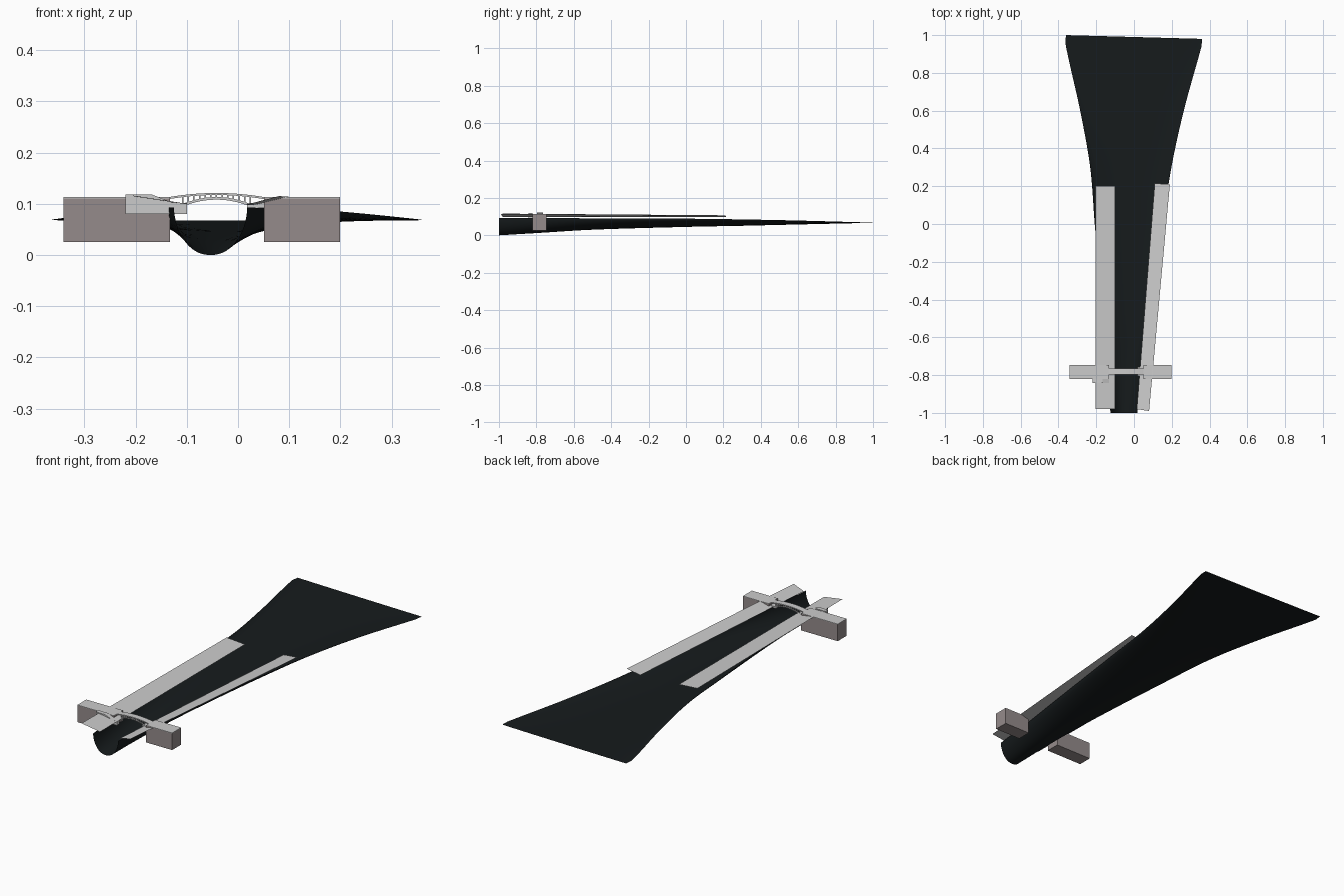
import bpy, bmesh, math

if "Cube" in bpy.data.objects:
    bpy.data.objects.remove(bpy.data.objects["Cube"])


def material(name, rgb):
    m = bpy.data.materials.new(name)
    m.diffuse_color = (*rgb, 1)
    m.use_nodes = True
    m.node_tree.nodes["Principled BSDF"].inputs["Base Color"].default_value = m.diffuse_color
    return m


BLACK = material("dark_water_bed", (0.008, 0.011, 0.012))
STONE = material("warm_stone", (0.30, 0.26, 0.26))


def make(name, verts, faces, mat=None):
    me = bpy.data.meshes.new(name)
    me.from_pydata(verts, [], faces)
    bm = bmesh.new()
    bm.from_mesh(me)
    bmesh.ops.recalc_face_normals(bm, faces=bm.faces)
    bm.to_mesh(me)
    bm.free()
    ob = bpy.data.objects.new(name, me)
    bpy.context.collection.objects.link(ob)
    if mat:
        me.materials.append(mat)
    return ob


def prism(name, profile, y0, y1, mat=None):
    """Extrude an x-z profile along y."""
    n = len(profile)
    v = [(x, y, z) for y in (y0, y1) for x, z in profile]
    f = [tuple(range(n)), tuple(range(n, 2 * n))]
    f += [(i, (i + 1) % n, n + (i + 1) % n, n + i) for i in range(n)]
    return make(name, v, f, mat)


def box(name, x0, x1, y0, y1, z0, z1, mat=None):
    return prism(name, [(x0, z0), (x1, z0), (x1, z1), (x0, z1)], y0, y1, mat)


def sample(keys, y):
    """Smooth interpolation through rows of (y, values...)."""
    i = max(k for k in range(len(keys) - 1) if keys[k][0] <= y + 1e-6 or k == 0)
    a, b = keys[i], keys[i + 1]
    p, q = keys[max(i - 1, 0)], keys[min(i + 2, len(keys) - 1)]
    h = b[0] - a[0]
    t = (y - a[0]) / h
    out = []
    for c in range(1, len(a)):
        ma = (b[c] - p[c]) / (b[0] - p[0]) * h
        mb = (q[c] - a[c]) / (q[0] - a[0]) * h
        out.append((2*t**3 - 3*t*t + 1) * a[c] + (t**3 - 2*t*t + t) * ma
                   + (3*t*t - 2*t**3) * b[c] + (t**3 - t*t) * mb)
    return out


# River bed: deep U at the front, flattening and flaring to the back
# y, left edge, right edge, bottom z, rim z
KEYS = [(-1.0, -0.125, 0.018, 0.0, 0.093),
        (-0.8, -0.138, 0.040, 0.012, 0.092),
        (-0.5, -0.165, 0.083, 0.030, 0.091),
        (0.0, -0.208, 0.153, 0.045, 0.089),
        (0.3, -0.232, 0.198, 0.051, 0.085),
        (0.6, -0.285, 0.263, 0.058, 0.079),
        (0.96, -0.364, 0.358, 0.066, 0.069),
        (1.0, -0.360, 0.360, 0.067, 0.068)]
ROWS, COLS = 50, 28
verts = []
for r in range(ROWS + 1):
    y = -1 + 2 * r / ROWS
    xl, xr, zb, ze = sample(KEYS, y)
    for c in range(COLS + 1):
        t = math.sin((c / COLS - 0.5) * math.pi)
        rise = 1 - (1 - abs(t) ** 2.2) ** 0.55
        skew = -0.01 * (t + 1) * max(0, y) ** 4
        verts.append(((xl + xr) / 2 + t * (xr - xl) / 2, y + skew, zb + (ze - zb) * rise))
W = COLS + 1
faces = [(r * W + c, r * W + c + 1, (r + 1) * W + c + 1, (r + 1) * W + c)
         for r in range(ROWS) for c in range(COLS)]
bed = make("river_bed", verts, faces, BLACK)
bed.data.shade_smooth()

# Bank strips along both rims, tilted up on the outer side
make("left_bank", [(-0.10, -0.98, 0.100), (-0.205, -0.98, 0.116),
                   (-0.205, 0.2, 0.107), (-0.10, 0.2, 0.100)], [(0, 1, 2, 3)])
make("right_bank", [(0.015, -0.98, 0.098), (0.08, -0.99, 0.115),
                    (0.19, 0.21, 0.107), (0.11, 0.215, 0.097)], [(0, 1, 2, 3)])

# Bridge abutments with road slabs
Y0, Y1 = -0.82, -0.747
for side, x0, x1 in (("left", -0.341, -0.133), ("right", 0.051, 0.199)):
    box(side + "_abutment", x0, x1, Y0, Y1, 0.025, 0.110, STONE)
    box(side + "_road", x0, x1, Y0, Y1, 0.110, 0.113)

# Low ramp in front of the left abutment
prism("left_ramp", [(-0.22, 0.08), (-0.10, 0.08), (-0.10, 0.10), (-0.13, 0.103),
                    (-0.168, 0.118), (-0.22, 0.118)], -0.842, -0.82)


# Arched span: deck, lower arch ribs and posts
CX, HALF = -0.042, 0.093


def deck_z(x):
    return 0.121 - 0.008 * ((x - CX) / HALF) ** 2


def arch_z(x):
    return 0.113 - 0.015 * ((x - CX) / 0.07) ** 2


def band(fn, half, thick, steps=24):
    xs = [CX - half + 2 * half * i / steps for i in range(steps + 1)]
    return [(x, fn(x)) for x in xs] + [(x, fn(x) - thick) for x in reversed(xs)]


prism("bridge_deck", band(deck_z, HALF, 0.004), -0.797, -0.765)
for side, y in (("front", -0.797), ("back", -0.769)):
    prism(side + "_arch_rib", band(arch_z, 0.07, 0.005), y, y + 0.004)
    for i in range(13):
        x = CX - 0.066 + 0.011 * i
        box(side + "_post", x - 0.0015, x + 0.0015, y, y + 0.004,
            arch_z(x) - 0.003, deck_z(x) - 0.002)

# Span seats stepping in from the abutments
box("left_seat", -0.135, -0.10, -0.806, -0.758, 0.092, 0.101)
box("right_seat", 0.018, 0.053, -0.806, -0.758, 0.092, 0.101)
